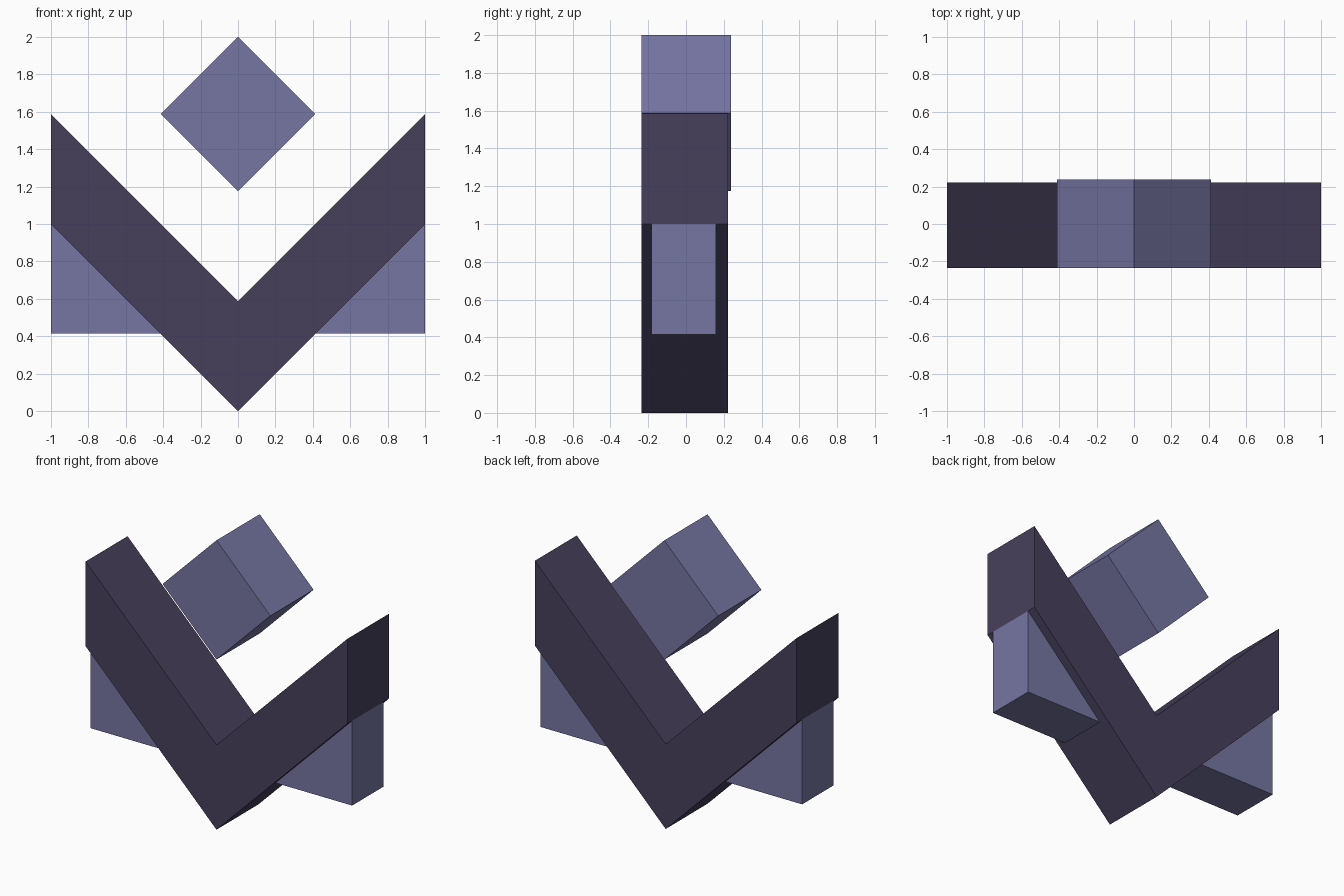
import bpy
import bmesh

cube = bpy.data.objects.get("Cube")
if cube:
    bpy.data.objects.remove(cube, do_unlink=True)


def make_material(name, rgb):
    mat = bpy.data.materials.new(name)
    mat.use_nodes = True
    color = (*rgb, 1.0)
    mat.diffuse_color = color
    mat.node_tree.nodes["Principled BSDF"].inputs["Base Color"].default_value = color
    return mat


def extrude_profile(name, profile, y_front, y_back, mat):
    """Solid prism from an x-z outline, running from y_front to y_back."""
    bm = bmesh.new()
    face = bm.faces.new([bm.verts.new((x, y_front, z)) for x, z in profile])
    result = bmesh.ops.extrude_face_region(bm, geom=[face], use_keep_orig=True)
    for v in result["geom"]:
        if isinstance(v, bmesh.types.BMVert):
            v.co.y = y_back
    bmesh.ops.recalc_face_normals(bm, faces=bm.faces)
    mesh = bpy.data.meshes.new(name)
    bm.to_mesh(mesh)
    bm.free()
    mesh.materials.append(mat)
    obj = bpy.data.objects.new(name, mesh)
    bpy.context.collection.objects.link(obj)
    return obj


dark_purple = make_material("dark purple", (0.063, 0.051, 0.107))
soft_violet = make_material("soft violet", (0.18, 0.18, 0.37))

arm = 0.586    # vertical thickness of the chevron
half = 0.412   # half diagonal of the diamond

# V-shaped chevron
extrude_profile("chevron", [(0, 0), (1, 1), (1, 1 + arm), (0, arm),
                            (-1, 1 + arm), (-1, 1)], -0.235, 0.222, dark_purple)

# Floating diamond block
mid = 2 - half
extrude_profile("diamond", [(0, mid - half), (half, mid), (0, 2), (-half, mid)],
                -0.235, 0.237, soft_violet)

# Triangular wedges under the arms
for side, name in ((1, "left_wedge"), (-1, "right_wedge")):
    low = 1 - arm
    extrude_profile(name, [(side * low, low), (side, low), (side, 1)],
                    -0.182, 0.16, soft_violet)
